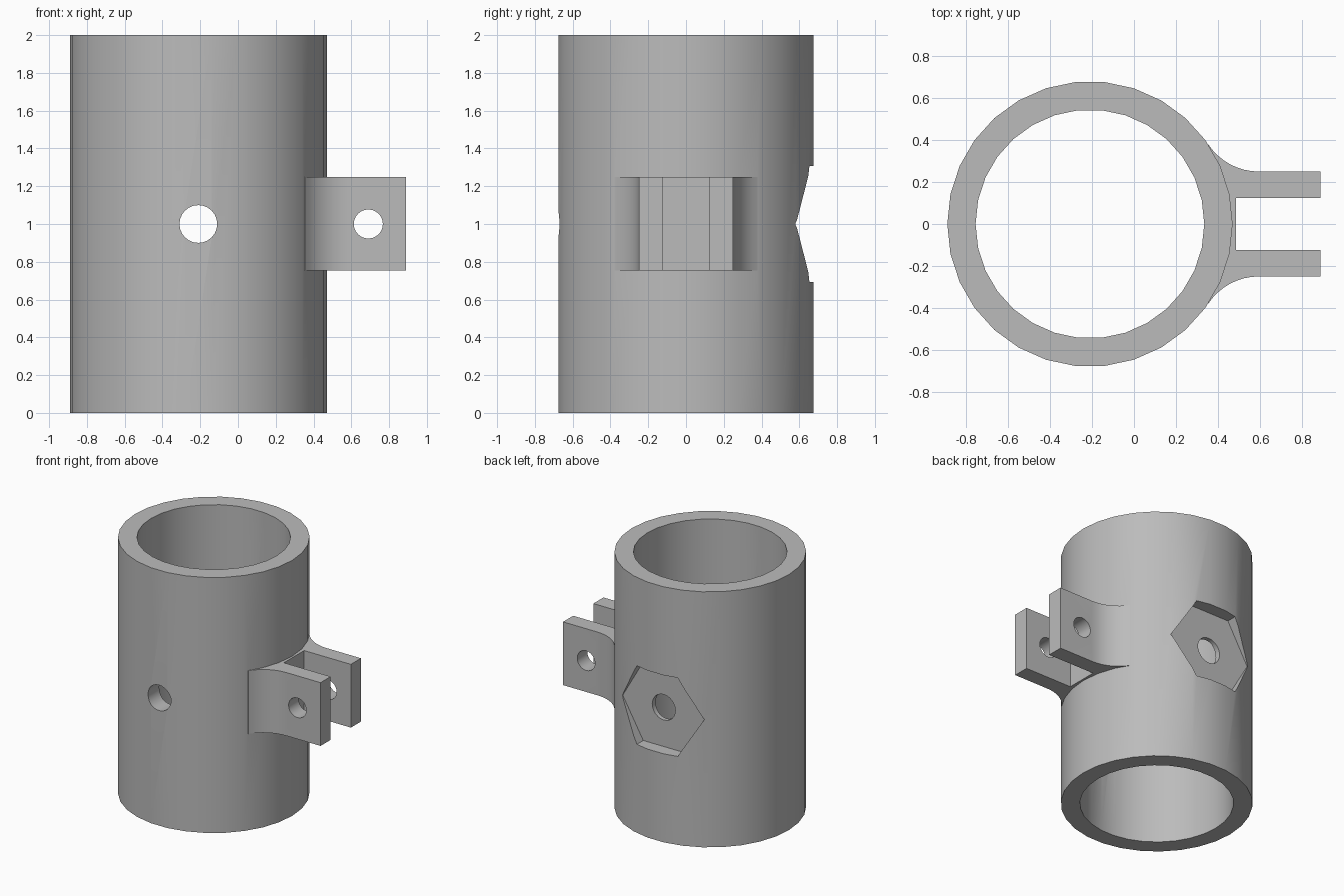
import bpy, bmesh, math
from mathutils import Matrix, Vector

cube = bpy.data.objects.get("Cube")
if cube:
    bpy.data.objects.remove(cube, do_unlink=True)

CX = -0.21            # tube axis
OUTER, INNER = 0.68, 0.545
HEIGHT, MID = 2.0, 1.0

grey = bpy.data.materials.new("plain grey")
grey.use_nodes = True
colour = (0.5, 0.5, 0.5, 1)
grey.diffuse_color = colour
grey.node_tree.nodes["Principled BSDF"].inputs["Base Color"].default_value = colour


def prism(name, outline, z0, z1):
    """Extrude an x-y outline from z0 to z1."""
    bm = bmesh.new()
    face = bm.faces.new([bm.verts.new((x, y, z0)) for x, y in outline])
    ext = bmesh.ops.extrude_face_region(bm, geom=[face])
    moved = [v for v in ext["geom"] if isinstance(v, bmesh.types.BMVert)]
    bmesh.ops.translate(bm, verts=moved, vec=(0, 0, z1 - z0))
    bmesh.ops.recalc_face_normals(bm, faces=bm.faces)
    mesh = bpy.data.meshes.new(name)
    bm.to_mesh(mesh)
    bm.free()
    mesh.materials.append(grey)
    ob = bpy.data.objects.new(name, mesh)
    bpy.context.collection.objects.link(ob)
    return ob


def ring(radius, sides, x=0.0):
    step = math.tau / sides
    return [(x + radius * math.cos(i * step), radius * math.sin(i * step)) for i in range(sides)]


def along_y(name, radius, sides, x, y0, y1):
    """Prism lying along y at mid height."""
    ob = prism(name, ring(radius, sides), y0, y1)
    ob.data.transform(Matrix.Translation((x, 0, MID)) @ Matrix.Rotation(-math.pi / 2, 4, "X"))
    return ob


def combine(target, tool, operation):
    mod = target.modifiers.new(operation.lower(), "BOOLEAN")
    mod.operation = operation
    mod.solver = "EXACT"
    mod.object = tool
    bpy.context.view_layer.update()
    graph = bpy.context.evaluated_depsgraph_get()
    mesh = bpy.data.meshes.new_from_object(target.evaluated_get(graph))
    target.modifiers.clear()
    target.data = mesh
    bpy.data.objects.remove(tool, do_unlink=True)


# Clevis lug: half outline with a fillet tangent to the tube, then mirrored
TIP, SLOT, PLATE_IN, PLATE_OUT, FLAT = 0.89, 0.485, 0.125, 0.25, 0.595
dx = FLAT - CX
r = (dx**2 + PLATE_OUT**2 - OUTER**2) / (2 * (OUTER - PLATE_OUT))
centre = Vector((FLAT, PLATE_OUT + r))
start = -math.pi / 2
end = math.atan2(-centre.y, -dx)
half = [(SLOT, PLATE_IN), (TIP, PLATE_IN), (TIP, PLATE_OUT)]
for i in range(9):
    a = start + (end - start) * i / 8
    half.append((centre.x + r * math.cos(a), centre.y + r * math.sin(a)))
half.append((0.0, 0.3))
lug = prism("lug", half + [(x, -y) for x, y in reversed(half)], 0.755, 1.25)

# Tube with lug, bored through
body = prism("tube_with_clevis", ring(OUTER, 30, CX), 0, HEIGHT)
combine(body, lug, "UNION")
combine(body, prism("bore", ring(INNER, 30, CX), -0.1, HEIGHT + 0.1), "DIFFERENCE")

# Cross hole, hexagonal nut pocket at the back, and pin hole in the lug
combine(body, along_y("cross_hole", 0.1, 24, CX, -1, 1), "DIFFERENCE")
combine(body, along_y("nut_pocket", 0.355, 6, CX, 0.575, 1), "DIFFERENCE")
combine(body, along_y("pin_hole", 0.077, 24, 0.69, -1, 1), "DIFFERENCE")

# Smooth round walls, keep edges crisp
bpy.ops.object.select_all(action="DESELECT")
body.select_set(True)
bpy.context.view_layer.objects.active = body
bpy.ops.object.shade_smooth_by_angle(angle=math.radians(30))
